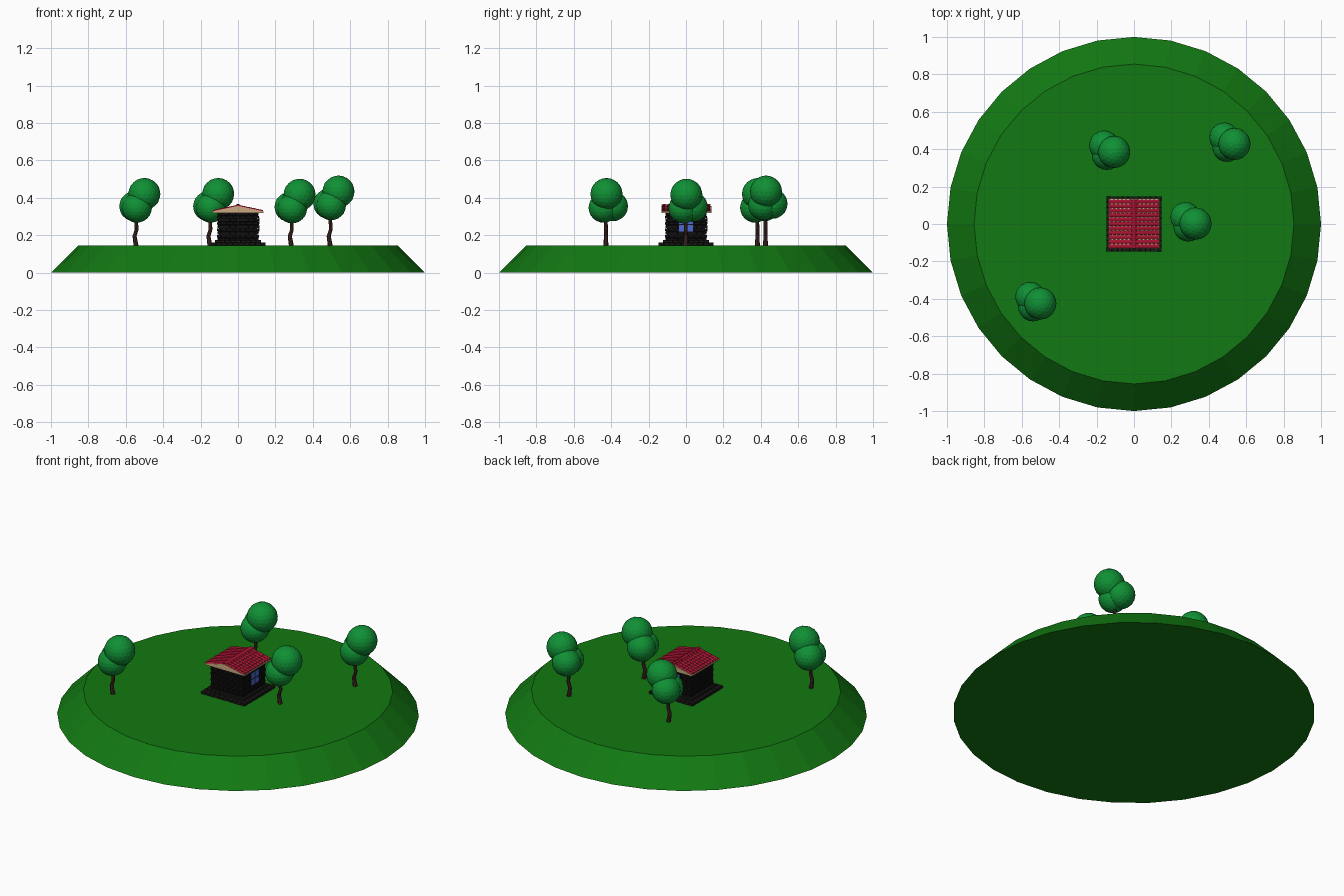
import bpy, bmesh, math
from mathutils import Matrix, Vector

if "Cube" in bpy.data.objects:
    bpy.data.objects.remove(bpy.data.objects["Cube"])

G = 0.145  # height of the grassy top


def mat(name, rgb):
    m = bpy.data.materials.new(name)
    m.diffuse_color = (*rgb, 1)
    m.use_nodes = True
    m.node_tree.nodes["Principled BSDF"].inputs["Base Color"].default_value = m.diffuse_color
    return m


GRASS = mat("grass", (0.006, 0.19, 0.006))
LEAF = mat("leaf", (0.005, 0.28, 0.035))
BARK = mat("bark", (0.06, 0.022, 0.018))
WALL = mat("wall", (0.006, 0.005, 0.005))
STONE = mat("stone", (0.012, 0.011, 0.01))
TILE = mat("tile", (0.38, 0.006, 0.03))
TAN = mat("timber", (0.6, 0.4, 0.22))
GLASS = mat("glass", (0.07, 0.14, 0.65))


def finish(name, bm, material):
    bmesh.ops.recalc_face_normals(bm, faces=bm.faces)
    me = bpy.data.meshes.new(name)
    bm.to_mesh(me)
    bm.free()
    me.materials.append(material)
    ob = bpy.data.objects.new(name, me)
    bpy.context.collection.objects.link(ob)
    return ob


def box(bm, centre, size, turn=Matrix()):
    m = turn @ Matrix.Translation(centre) @ Matrix.Diagonal((*size, 1))
    bmesh.ops.create_cube(bm, size=1, matrix=m)


def bevel(ob, width):
    b = ob.modifiers.new("bevel", 'BEVEL')
    b.width = width
    b.segments = 1


def quarter(i):
    return Matrix.Rotation(i * math.pi / 2, 4, 'Z')


# island
bm = bmesh.new()
bmesh.ops.create_cone(bm, cap_ends=True, segments=32, radius1=1, radius2=0.855,
                      depth=G, matrix=Matrix.Translation((0, 0, G / 2)))
finish("island", bm, GRASS)


# trees: bent trunk and three leaf balls
def tree(n, x, y, dz):
    bm = bmesh.new()
    path = [(-0.02, 0.0, 0.013), (-0.028, 0.05, 0.011), (-0.017, 0.085, 0.01), (-0.02, 0.16, 0.009)]
    rings = []
    for px, pz, r in path:
        rings.append([bm.verts.new((x + px + r * math.cos(k * math.pi / 4),
                                    y - 0.013 + r * math.sin(k * math.pi / 4), G + pz))
                      for k in range(8)])
    for a, b in zip(rings, rings[1:]):
        for k in range(8):
            bm.faces.new((a[k], a[k - 1], b[k - 1], b[k]))
    bm.faces.new(rings[0])
    bm.faces.new(rings[-1])
    finish(f"trunk_{n}", bm, BARK)
    bm = bmesh.new()
    for ox, oy, z, r in [(-0.03, 0.025, 0.355, 0.08), (-0.015, -0.026, 0.347, 0.08), (0.024, -0.01, 0.42, 0.086)]:
        bmesh.ops.create_icosphere(bm, subdivisions=3, radius=r,
                                   matrix=Matrix.Translation((x + ox, y + oy, z + dz)))
    finish(f"leaves_{n}", bm, LEAF)


for n, p in enumerate([(-0.525, -0.415, 0), (-0.13, 0.395, 0), (0.513, 0.438, 0.013), (0.305, 0.012, -0.004)]):
    tree(n, *p)

# stone footing: slab with two rings of blocks
bm = bmesh.new()
box(bm, (0, 0, G + 0.006), (0.25, 0.25, 0.012))
for half, z, count in [(0.148, G + 0.008, 9), (0.124, G + 0.022, 8)]:
    w = (2 * half - 0.026) / count
    for side in range(4):
        for k in range(count):
            box(bm, (-half + w * (k + 0.5), -half + 0.013, z), (w * 0.95, 0.026, 0.016), quarter(side))
bevel(finish("footing", bm, STONE), 0.002)

# brick walls around a solid core
bm = bmesh.new()
box(bm, (0, 0, 0.235), (0.204, 0.204, 0.18))
finish("wall_core", bm, WALL)
bm = bmesh.new()
rows, z0, h = 9, 0.168, 0.0172
for r in range(rows):
    half = 0.111 if r % 2 else 0.109
    for side in range(4):
        for k in range(6):
            w = (2 * half - 0.02) / 6
            box(bm, (-half + w * (k + 0.5) + (0.02 if r % 2 else 0), -half + 0.01, z0 + h * (r + 0.5)),
                (w * 0.95, 0.02, h * 0.93), quarter(side))
bevel(finish("wall_bricks", bm, WALL), 0.0015)

# windows on the right and back walls
frame, glass = bmesh.new(), bmesh.new()
for side in (1, 2):
    box(frame, (0, -0.111, 0.258), (0.086, 0.004, 0.086), quarter(side))
    for sx in (-1, 1):
        for z in (0.238, 0.278):
            box(glass, (sx * 0.0195, -0.113, z), (0.034, 0.004, 0.034), quarter(side))
finish("window_frames", frame, WALL)
finish("window_panes", glass, GLASS)

# timber gable under the tiles, ridge running front to back
bm = bmesh.new()
prof = [(-0.135, 0.32), (0.135, 0.32), (0.135, 0.328), (0, 0.357), (-0.135, 0.328)]
ends = [[bm.verts.new((x, y, z)) for x, z in prof] for y in (-0.132, 0.136)]
for e in ends:
    bm.faces.new(e)
for k in range(5):
    bm.faces.new((ends[0][k], ends[0][k - 1], ends[1][k - 1], ends[1][k]))
finish("gable_roof", bm, TAN)

# half-round roof tiles laid in courses down each slope, plus ridge caps
bm = bmesh.new()


def barrel(origin, along, side, length, r0, r1):
    up = along.cross(side).normalized()
    if up.z < 0:
        up = -up
    rings = []
    for d, r in ((0, r0), (length, r1)):
        rings.append([bm.verts.new(origin + along * d + side * r * math.cos(k * math.pi / 6)
                                   + up * r * 0.65 * math.sin(k * math.pi / 6)) for k in range(7)])
    a, b = rings
    for k in range(6):
        bm.faces.new((a[k], a[k + 1], b[k + 1], b[k]))
    bm.faces.new((a[0], b[0], b[6], a[6]))
    bm.faces.new(a)
    bm.faces.new(b)


cols, courses = 11, 6
pitch = 0.262 / cols
Y, step = Vector((0, 1, 0)), 0.135 / courses
for s in (-1, 1):
    slope = Vector((s * 0.135, 0, -0.029)).normalized()
    for c in range(courses):
        for k in range(cols):
            start = Vector((0, -0.131 + pitch * (k + 0.5), 0.356)) + slope * step * c
            barrel(start, slope, Y, step * 1.02, pitch * 0.4, pitch * 0.48)
for k in range(cols):
    barrel(Vector((0, -0.131 + pitch * k, 0.358)), Y, Vector((1, 0, 0)), pitch, 0.011, 0.013)
finish("roof_tiles", bm, TILE)
